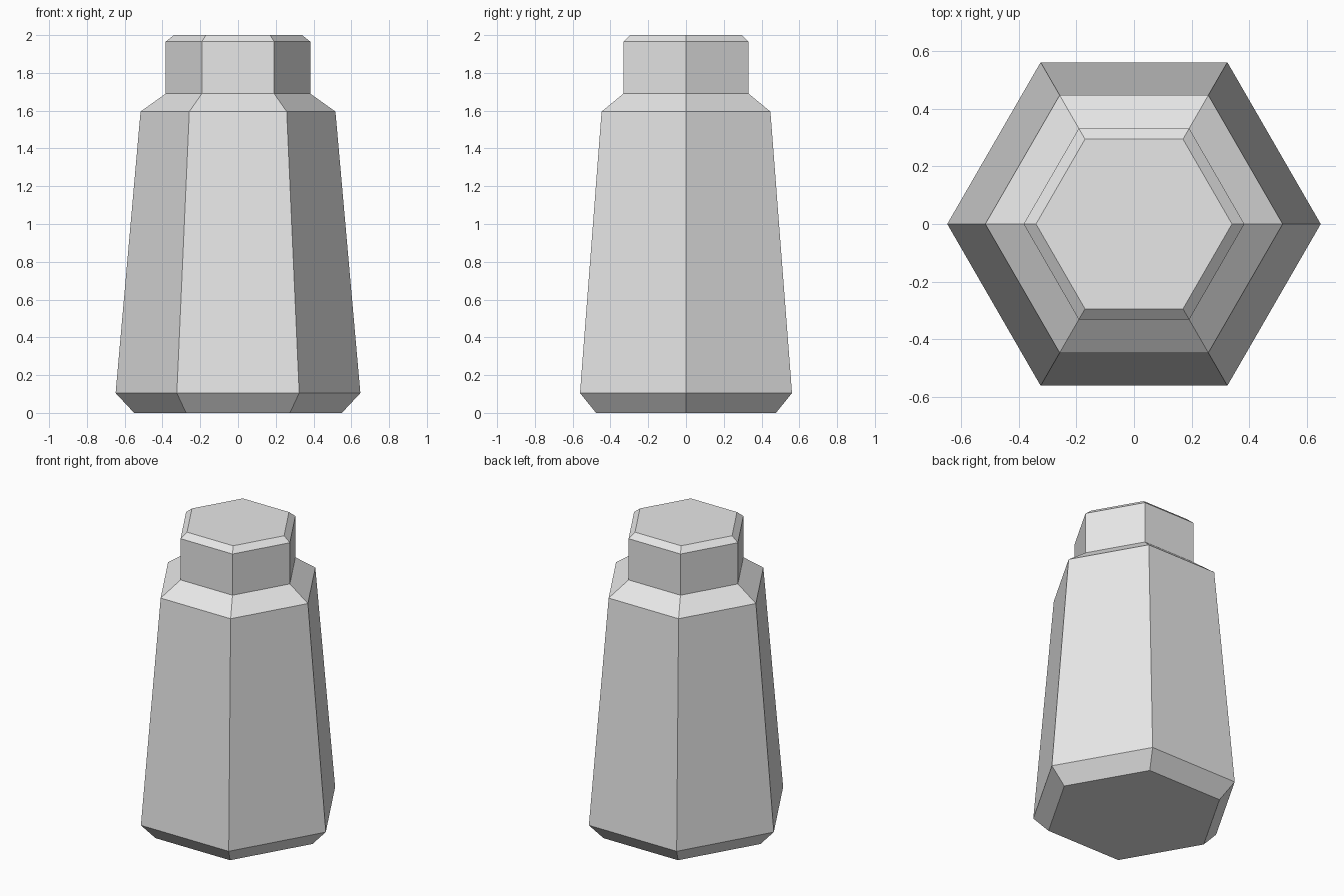
import bpy
import bmesh
from math import cos, sin, tau

cube = bpy.data.objects.get("Cube")
if cube:
    bpy.data.objects.remove(cube, do_unlink=True)

SIDES = 6


def make_material(name, colour):
    mat = bpy.data.materials.new(name)
    mat.use_nodes = True
    mat.diffuse_color = colour
    mat.node_tree.nodes["Principled BSDF"].inputs["Base Color"].default_value = colour
    return mat


def hex_loft(name, profile, mat):
    """Closed flat-shaded prism through (radius, height) rings."""
    bm = bmesh.new()
    rings = [[bm.verts.new((r * cos(tau * i / SIDES), r * sin(tau * i / SIDES), z))
              for i in range(SIDES)] for r, z in profile]
    for low, high in zip(rings, rings[1:]):
        for i in range(SIDES):
            j = (i + 1) % SIDES
            bm.faces.new((low[i], low[j], high[j], high[i]))
    bm.faces.new(rings[0][::-1])
    bm.faces.new(rings[-1])
    mesh = bpy.data.meshes.new(name)
    bm.to_mesh(mesh)
    bm.free()
    mesh.materials.append(mat)
    obj = bpy.data.objects.new(name, mesh)
    bpy.context.collection.objects.link(obj)
    return obj


grey = make_material("light_grey", (0.8, 0.8, 0.8, 1))

# Bevelled foot, tapered body, sloped shoulder and chamfered cap in one shell
hex_loft("shaker_body", [
    (0.55, 0.0),
    (0.648, 0.105),
    (0.516, 1.595),
    (0.383, 1.69),
    (0.383, 1.965),
    (0.34, 2.0),
], grey)
